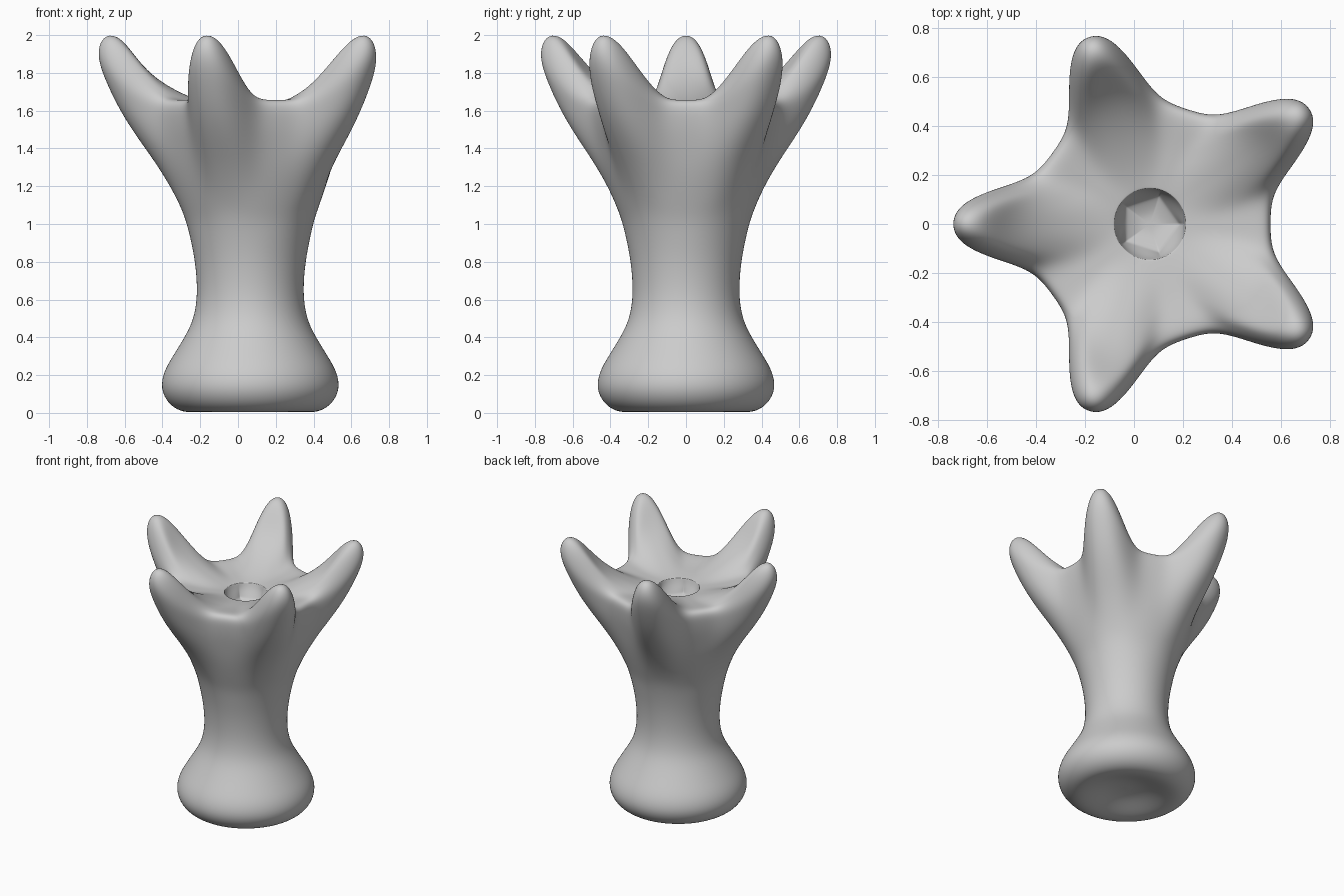
import bpy, bmesh, math

if "Cube" in bpy.data.objects:
    bpy.data.objects.remove(bpy.data.objects["Cube"])

AXIS_X = 0.065      # the stem stands slightly off centre
SEGMENTS = 120
PRONGS = 5
ROUNDING = 1.4      # height falls off faster than reach, rounding the prongs

grey = bpy.data.materials.new("plain grey")
grey.use_nodes = True
colour = (0.6, 0.6, 0.6, 1)
grey.diffuse_color = colour
grey.node_tree.nodes["Principled BSDF"].inputs["Base Color"].default_value = colour

# Round rows (radius, height): hollow foot, then waist
FOOT = [(.05, .065), (.13, .055), (.22, .025), (.3, .002), (.37, .006), (.437, .05),
        (.476, .13), (.458, .22), (.41, .3), (.36, .38), (.315, .46), (.29, .54),
        (.279, .65), (.291, .8), (.317, .93)]

# Rows that split into prongs: prong point, valley point, prong width in degrees
CROWN = [((.347, 1.04), (.337, 1.02), 17), ((.382, 1.12), (.365, 1.1), 16),
         ((.43, 1.21), (.4, 1.2), 15), ((.505, 1.33), (.432, 1.3), 14),
         ((.6, 1.46), (.458, 1.4), 12.5), ((.685, 1.59), (.479, 1.49), 11.2),
         ((.755, 1.73), (.49, 1.56), 10.4), ((.807, 1.86), (.494, 1.61), 10),
         ((.807, 1.95), (.487, 1.64), 9.8), ((.767, 2.008), (.468, 1.655), 9.8),
         ((.70, 1.998), (.44, 1.657), 10), ((.64, 1.93), (.41, 1.654), 10.8),
         ((.58, 1.85), (.37, 1.648), 12), ((.51, 1.78), (.33, 1.642), 14),
         ((.42, 1.72), (.29, 1.637), 16), ((.32, 1.672), (.24, 1.632), 20),
         ((.22, 1.637), (.2, 1.628), 24)]

# Socket rows: radius, height, how five-sided the row is
SOCKET = [(.149, 1.622, 0), (.146, 1.621, 0), (.144, 1.615, 0), (.14, 1.58, .3),
          (.125, 1.53, 1), (.118, 1.52, 1), (.06, 1.50, 1), (.02, 1.497, 0)]


def off_prong(angle):
    """Signed angle in degrees to the nearest prong."""
    step = 360 / PRONGS
    return (math.degrees(angle) - 180 + step / 2) % step - step / 2


def round_row(r, z):
    return lambda a: (r, z)


def crown_row(prong, valley, width):
    # Smooth periodic bump: 1 on the prong, 0 in the valley
    k = 1 / (PRONGS * math.radians(width)) ** 2

    def bump(degrees):
        return math.exp(-k * (1 - math.cos(PRONGS * math.radians(degrees))) ** 1.2)

    low = bump(180 / PRONGS)

    def point(a):
        w = max(0, (bump(off_prong(a)) - low) / (1 - low))
        r = valley[0] + (prong[0] - valley[0]) * w
        z = valley[1] + (prong[1] - valley[1]) * w ** ROUNDING
        return r, z
    return point


def socket_row(r, z, flat):
    def point(a):
        # flat sides face the prongs
        side = math.cos(math.pi / PRONGS) / math.cos(math.radians(off_prong(a)))
        return r * (1 + (side - 1) * flat), z
    return point


rows = [round_row(*p) for p in FOOT]
rows += [crown_row(*p) for p in CROWN]
rows += [socket_row(*p) for p in SOCKET]

# Loft all rows into one closed skin
bm = bmesh.new()
loops = []
for row in rows:
    loop = []
    for i in range(SEGMENTS):
        a = 2 * math.pi * i / SEGMENTS
        r, z = row(a)
        loop.append(bm.verts.new((AXIS_X + r * math.cos(a), r * math.sin(a), z)))
    loops.append(loop)
for low, high in zip(loops, loops[1:]):
    for i in range(SEGMENTS):
        j = (i + 1) % SEGMENTS
        bm.faces.new((low[i], low[j], high[j], high[i]))
# Close the foot hollow and the socket floor
for loop in (loops[0], loops[-1]):
    centre = bm.verts.new((AXIS_X, 0, loop[0].co.z))
    for i in range(SEGMENTS):
        bm.faces.new((loop[i], loop[(i + 1) % SEGMENTS], centre))
bmesh.ops.recalc_face_normals(bm, faces=bm.faces)

mesh = bpy.data.meshes.new("pronged_stand")
bm.to_mesh(mesh)
bm.free()
mesh.materials.append(grey)
stand = bpy.data.objects.new("pronged_stand", mesh)
bpy.context.collection.objects.link(stand)

smooth = stand.modifiers.new("smooth_skin", "SUBSURF")
smooth.levels = smooth.render_levels = 2
bpy.ops.object.select_all(action="DESELECT")
stand.select_set(True)
bpy.context.view_layer.objects.active = stand
bpy.ops.object.modifier_apply(modifier=smooth.name)
bpy.ops.object.shade_smooth_by_angle(angle=math.radians(40))
